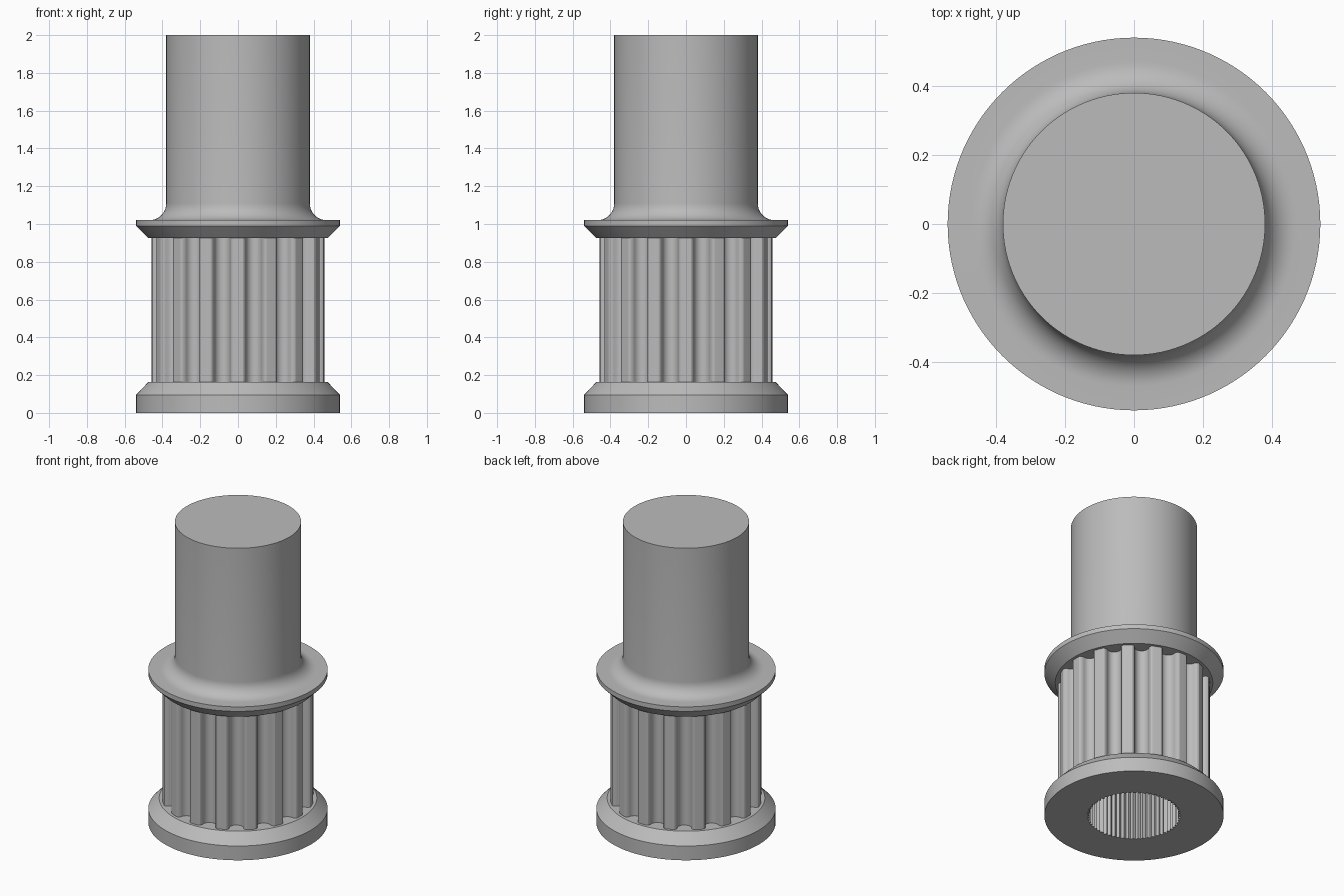
import bpy
import bmesh
from math import sin, cos, pi, radians

cube = bpy.data.objects.get("Cube")
if cube:
    bpy.data.objects.remove(cube, do_unlink=True)

SEGMENTS = 120          # around each turned part
TEETH = 16              # belt teeth
TIP, ROOT = 0.457, 0.386

metal = bpy.data.materials.new("plain grey")
metal.use_nodes = True
grey = (0.5, 0.5, 0.5, 1)
metal.diffuse_color = grey
metal.node_tree.nodes["Principled BSDF"].inputs["Base Color"].default_value = grey


def skin_rings(name, rings, cap_start=False, cap_end=False):
    """Join successive rings of equal length with quads."""
    bm = bmesh.new()
    loops = [[bm.verts.new(p) for p in ring] for ring in rings]
    n = len(loops[0])
    for a, b in zip(loops, loops[1:]):
        for i in range(n):
            j = (i + 1) % n
            bm.faces.new((a[i], a[j], b[j], b[i]))
    if cap_start:
        bm.faces.new(loops[0][::-1])
    if cap_end:
        bm.faces.new(loops[-1])
    mesh = bpy.data.meshes.new(name)
    bm.to_mesh(mesh)
    bm.free()
    mesh.materials.append(metal)
    obj = bpy.data.objects.new(name, mesh)
    bpy.context.collection.objects.link(obj)
    bpy.ops.object.select_all(action='DESELECT')
    obj.select_set(True)
    bpy.context.view_layer.objects.active = obj
    bpy.ops.object.shade_smooth_by_angle(angle=radians(28))
    return obj


def ring(radius, z, ripple=0.0):
    """Circle of points; ripple makes alternate points step inward."""
    points = []
    for i in range(SEGMENTS):
        a = 2 * pi * i / SEGMENTS
        r = radius - ripple * (i % 2)
        points.append((r * cos(a), r * sin(a), z))
    return points


# Lower flange with the serrated blind bore
skin_rings("lower_flange", [
    ring(0.285, 0.6, 0.014), ring(0.285, 0, 0.014),
    ring(0.54, 0), ring(0.54, 0.095), ring(0.475, 0.163), ring(0.37, 0.163),
], cap_start=True)

# Upper flange, fillet and shaft
fillet = [ring(0.47 - 0.09 * sin(t), 1.11 - 0.09 * cos(t))
          for t in (k * pi / 20 for k in range(11))]
skin_rings("upper_flange_and_shaft", [
    ring(0.37, 0.925), ring(0.475, 0.925), ring(0.54, 0.99), ring(0.54, 1.02),
    *fillet, ring(0.38, 2),
], cap_end=True)

# Toothed barrel: one groove section (sideways offset, radius) repeated round
half = 0.043
arc = [(-half * cos(t), ROOT + half - half * sin(t))
       for t in (k * pi / 10 for k in range(11))]
lip = [(-0.063, 0.4526), (-0.053, 0.449), (-0.046, 0.441)]
groove = lip + arc + [(-x, r) for x, r in reversed(lip)]
outline = []
for tooth in range(TEETH):
    a = 2 * pi * (tooth + 0.5) / TEETH
    for x, r in groove:
        outline.append((r * cos(a) - x * sin(a), r * sin(a) + x * cos(a)))
    # crown of the land between two grooves
    crown = a + pi / TEETH
    outline.append((TIP * cos(crown), TIP * sin(crown)))
skin_rings("toothed_barrel", [[(x, y, z) for x, y in outline] for z in (0.163, 0.925)])
